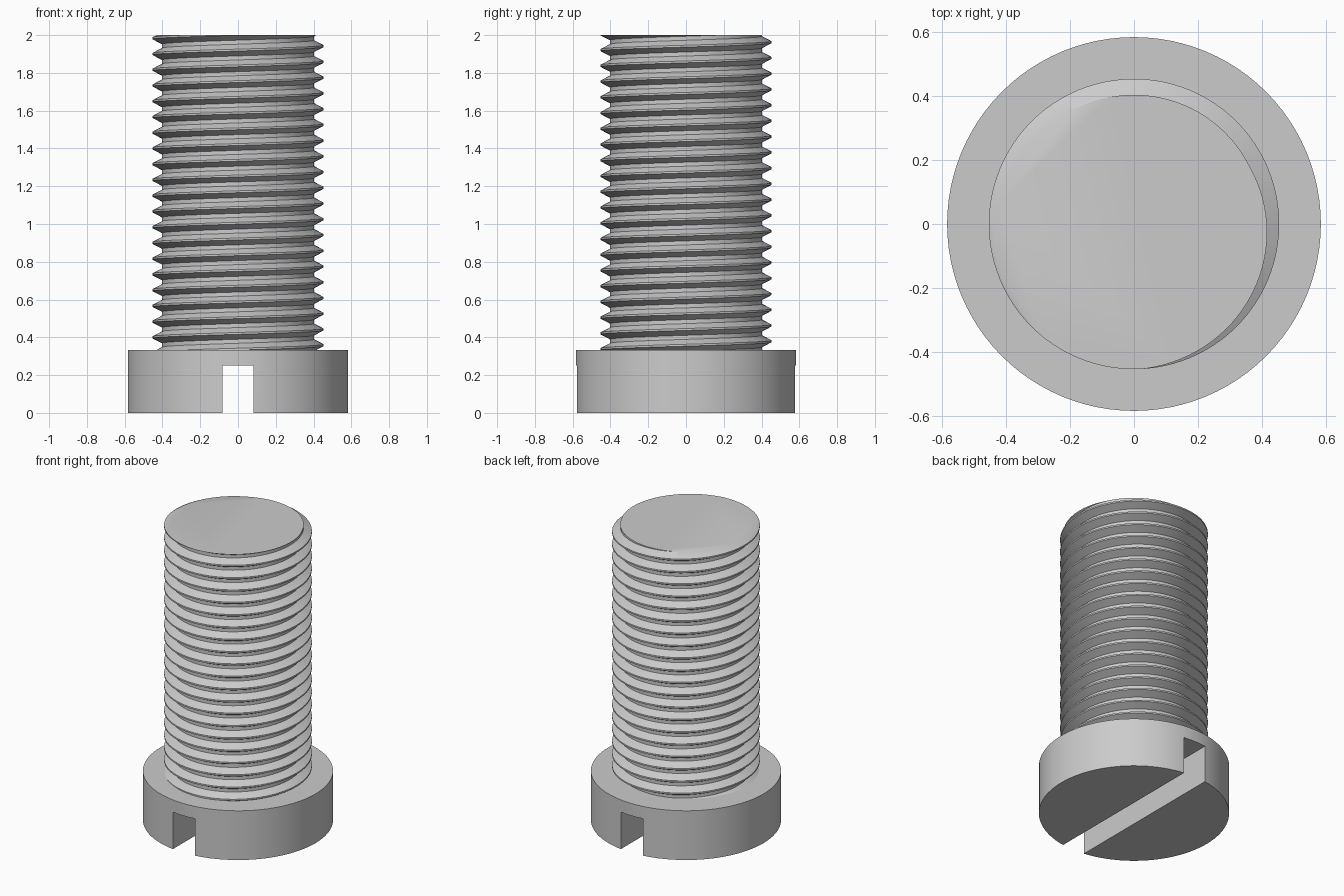
import bpy, bmesh
from math import cos, sin, tau

default = bpy.data.objects.get("Cube")
if default:
    bpy.data.objects.remove(default, do_unlink=True)

HEIGHT, HEAD_TOP, HEAD_R = 2.0, 0.333, 0.583
SLOT_W, SLOT_TOP = 0.166, 0.25
PITCH, CREST_R, ROOT_R = 1 / 12, 0.453, 0.403
SEGMENTS = 96

steel = bpy.data.materials.new("steel_grey")
steel.use_nodes = True
colour = (0.6, 0.6, 0.6, 1)
steel.diffuse_color = colour
steel.node_tree.nodes["Principled BSDF"].inputs["Base Color"].default_value = colour


def add_object(name, bm):
    bmesh.ops.recalc_face_normals(bm, faces=bm.faces)
    mesh = bpy.data.meshes.new(name)
    bm.to_mesh(mesh)
    bm.free()
    mesh.materials.append(steel)
    obj = bpy.data.objects.new(name, mesh)
    bpy.context.collection.objects.link(obj)
    return obj


def select_only(obj):
    bpy.ops.object.select_all(action='DESELECT')
    obj.select_set(True)
    bpy.context.view_layer.objects.active = obj


# Threaded shank: one tooth profile repeated up a right-handed helix
bm = bmesh.new()
tooth = [(-0.031, ROOT_R), (-0.005, CREST_R), (0.005, CREST_R), (0.031, ROOT_R)]
columns = []
for i in range(SEGMENTS + 1):
    turn = i / SEGMENTS
    c, s = cos(tau * turn), sin(tau * turn)
    columns.append([
        bm.verts.new((r * c, r * s, HEIGHT + 0.025 + PITCH * (t + turn) + dz))
        for t in range(-23, 3) for dz, r in tooth])
for a, b in zip(columns, columns[1:]):
    for k in range(len(a) - 1):
        bm.faces.new((a[k], b[k], b[k + 1], a[k + 1]))
bmesh.ops.remove_doubles(bm, verts=bm.verts, dist=0.0001)

# Trim both ends flat and cap them
for z, up in ((HEIGHT, 1), (HEAD_TOP - 0.03, -1)):
    bmesh.ops.bisect_plane(bm, geom=bm.verts[:] + bm.edges[:] + bm.faces[:],
                           plane_co=(0, 0, z), plane_no=(0, 0, up),
                           clear_outer=True)
rim = [e for e in bm.edges if e.is_boundary]
bmesh.ops.holes_fill(bm, edges=rim, sides=0)
shank = add_object("threaded_shank", bm)

# Cylindrical head
bm = bmesh.new()
bmesh.ops.create_cone(bm, cap_ends=True, segments=SEGMENTS,
                      radius1=HEAD_R, radius2=HEAD_R, depth=HEAD_TOP)
bmesh.ops.translate(bm, verts=bm.verts, vec=(0, 0, HEAD_TOP / 2))
head = add_object("slotted_head", bm)

# Screwdriver slot cut through the underside of the head
bm = bmesh.new()
bmesh.ops.create_cube(bm, size=1)
bmesh.ops.scale(bm, verts=bm.verts, vec=(SLOT_W, 2, SLOT_TOP * 2))
cutter = add_object("slot_cutter", bm)
cutter.hide_render = True
cut = head.modifiers.new("slot", 'BOOLEAN')
cut.operation = 'DIFFERENCE'
cut.solver = 'EXACT'
cut.object = cutter
select_only(head)
bpy.ops.object.modifier_apply(modifier=cut.name)
bpy.data.objects.remove(cutter, do_unlink=True)

# Smooth round walls, crisp thread and rim edges
for obj in (shank, head):
    select_only(obj)
    bpy.ops.object.shade_smooth_by_angle()
